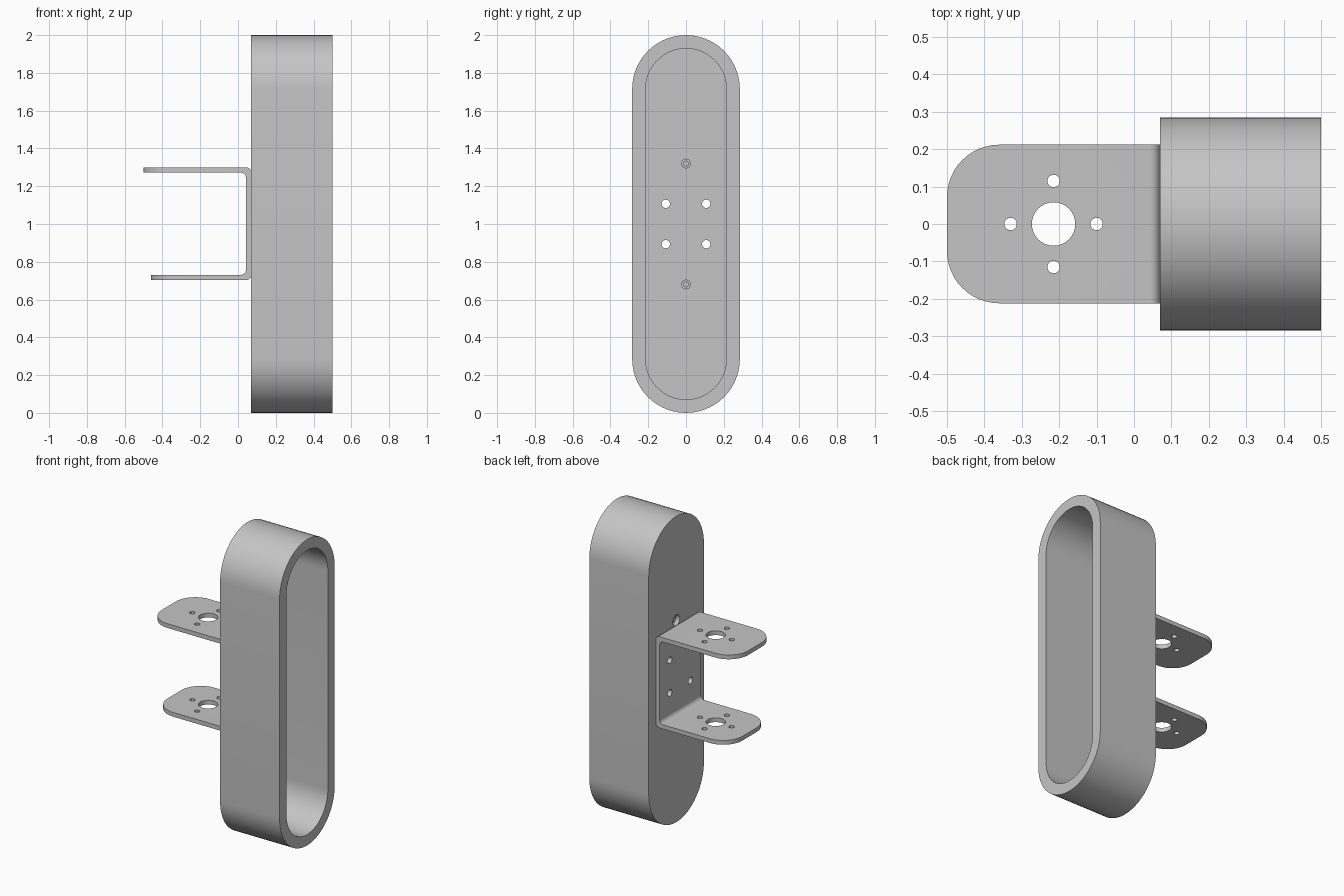
import bpy, bmesh
from math import pi, cos, sin
from mathutils import Vector, Matrix

cube = bpy.data.objects.get("Cube")
if cube:
    bpy.data.objects.remove(cube, do_unlink=True)

grey = bpy.data.materials.new("light_grey")
grey.use_nodes = True
grey.diffuse_color = (0.56, 0.56, 0.56, 1)
grey.node_tree.nodes["Principled BSDF"].inputs["Base Color"].default_value = grey.diffuse_color


def make_object(name, bm):
    bmesh.ops.recalc_face_normals(bm, faces=bm.faces)
    mesh = bpy.data.meshes.new(name)
    bm.to_mesh(mesh)
    bm.free()
    mesh.materials.append(grey)
    obj = bpy.data.objects.new(name, mesh)
    bpy.context.collection.objects.link(obj)
    return obj


def prism(points, direction):
    """Extrude a closed outline into a solid."""
    bm = bmesh.new()
    face = bm.faces.new([bm.verts.new(p) for p in points])
    new = bmesh.ops.extrude_face_region(bm, geom=[face], use_keep_orig=True)["geom"]
    bmesh.ops.translate(bm, vec=direction,
                        verts=[v for v in new if isinstance(v, bmesh.types.BMVert)])
    return bm


def stadium(x, radius, steps=28):
    """Upright rounded slot outline in the plane at x."""
    pts = []
    for centre, start in ((1 + HALF_STRAIGHT, 0), (1 - HALF_STRAIGHT, pi)):
        for i in range(steps + 1):
            a = start + pi * i / steps
            pts.append((x, radius * cos(a), centre + radius * sin(a)))
    return pts


def rod(axis, start, end, r1, r2=None):
    """Cylinder or cone between two points along the x or z axis."""
    start, end = Vector(start), Vector(end)
    bm = bmesh.new()
    turn = Matrix.Rotation(pi / 2, 4, 'Y') if axis == 'x' else Matrix()
    bmesh.ops.create_cone(bm, cap_ends=True, segments=32, radius1=r1,
                          radius2=r1 if r2 is None else r2, depth=(end - start).length,
                          matrix=Matrix.Translation((start + end) / 2) @ turn)
    return bm


def cut(obj, solids):
    """Subtract solids from an object and bake the result."""
    for bm in solids:
        cutter = make_object("cutter", bm)
        cutter.hide_render = True
        mod = obj.modifiers.new("cut", 'BOOLEAN')
        mod.operation, mod.solver, mod.object = 'DIFFERENCE', 'EXACT', cutter
        graph = bpy.context.evaluated_depsgraph_get()
        baked = bpy.data.meshes.new_from_object(obj.evaluated_get(graph))
        obj.modifiers.clear()
        obj.data = baked
        bpy.data.objects.remove(cutter, do_unlink=True)


# Housing: deep slot-shaped cup, open towards +x
HALF_STRAIGHT = 0.715
BACK, FRONT, FLOOR = 0.07, 0.5, 0.14
housing = make_object("housing", prism(stadium(BACK, 0.285), (FRONT - BACK, 0, 0)))
bolt_spots = [(y, z) for y in (-0.107, 0.107) for z in (0.893, 1.107)]
pin_heights = (0.68, 1.32)
cutters = [prism(stadium(FLOOR, 0.214), (0.5, 0, 0))]
cutters += [rod('x', (0, y, z), (0.2, y, z), 0.022) for y, z in bolt_spots]
for z in pin_heights:
    cutters.append(rod('x', (0, 0, z), (0.2, 0, z), 0.023))
    cutters.append(rod('x', (0.06, 0, z), (0.09, 0, z), 0.042, 0.023))
cut(housing, cutters)

# Recessed screws in the countersunk holes
screws = []
for name, z in zip(("lower_screw", "upper_screw"), pin_heights):
    bm = rod('x', (0.09, 0, z), (0.125, 0, z), 0.0235)
    tip = rod('x', (0.085, 0, z), (0.135, 0, z), 0.015)
    temp = bpy.data.meshes.new("tip")
    tip.to_mesh(temp)
    tip.free()
    bm.from_mesh(temp)
    bpy.data.meshes.remove(temp)
    screws.append(make_object(name, bm))

# Bracket: bent U-shaped plate with rounded arm ends
WIDTH, SHEET = 0.212, 0.028
LOW, HIGH = 0.703, 1.3
profile = [(-0.5, HIGH), (BACK, HIGH), (BACK, LOW), (-0.46, LOW),
           (-0.46, LOW + SHEET), (BACK - SHEET, LOW + SHEET),
           (BACK - SHEET, HIGH - SHEET), (-0.5, HIGH - SHEET)]
bm = prism([(x, -WIDTH, z) for x, z in profile], (0, 2 * WIDTH, 0))
bends, ends = [], []
for e in bm.edges:
    a, b = (v.co for v in e.verts)
    if abs(a.y - b.y) > 0.1 and a.x > 0:
        bends.append(e)
    elif abs(a.z - b.z) > 0.01 and max(a.x, b.x) < -0.4:
        ends.append(e)
bmesh.ops.bevel(bm, geom=ends, offset=0.14, segments=12, profile=0.5, affect='EDGES')
bends = [e for e in bends if e.is_valid]
bmesh.ops.bevel(bm, geom=bends, offset=0.027, segments=6, profile=0.5, affect='EDGES')
bracket = make_object("bracket", bm)

# Hub hole with four screw holes through both arms, and bolts through the web
HUB = -0.215
holes = [rod('z', (HUB, 0, 0.5), (HUB, 0, 1.5), 0.058)]
for dx, dy in ((1, 0), (-1, 0), (0, 1), (0, -1)):
    x, y = HUB + 0.115 * dx, 0.115 * dy
    holes.append(rod('z', (x, y, 0.5), (x, y, 1.5), 0.0165))
holes += [rod('x', (0, y, z), (0.2, y, z), 0.022) for y, z in bolt_spots]
cut(bracket, holes)

# Smooth rounded walls, keep edges crisp
bpy.ops.object.select_all(action='DESELECT')
for obj in [housing, bracket] + screws:
    obj.select_set(True)
bpy.context.view_layer.objects.active = housing
bpy.ops.object.shade_smooth_by_angle(angle=pi / 6)
